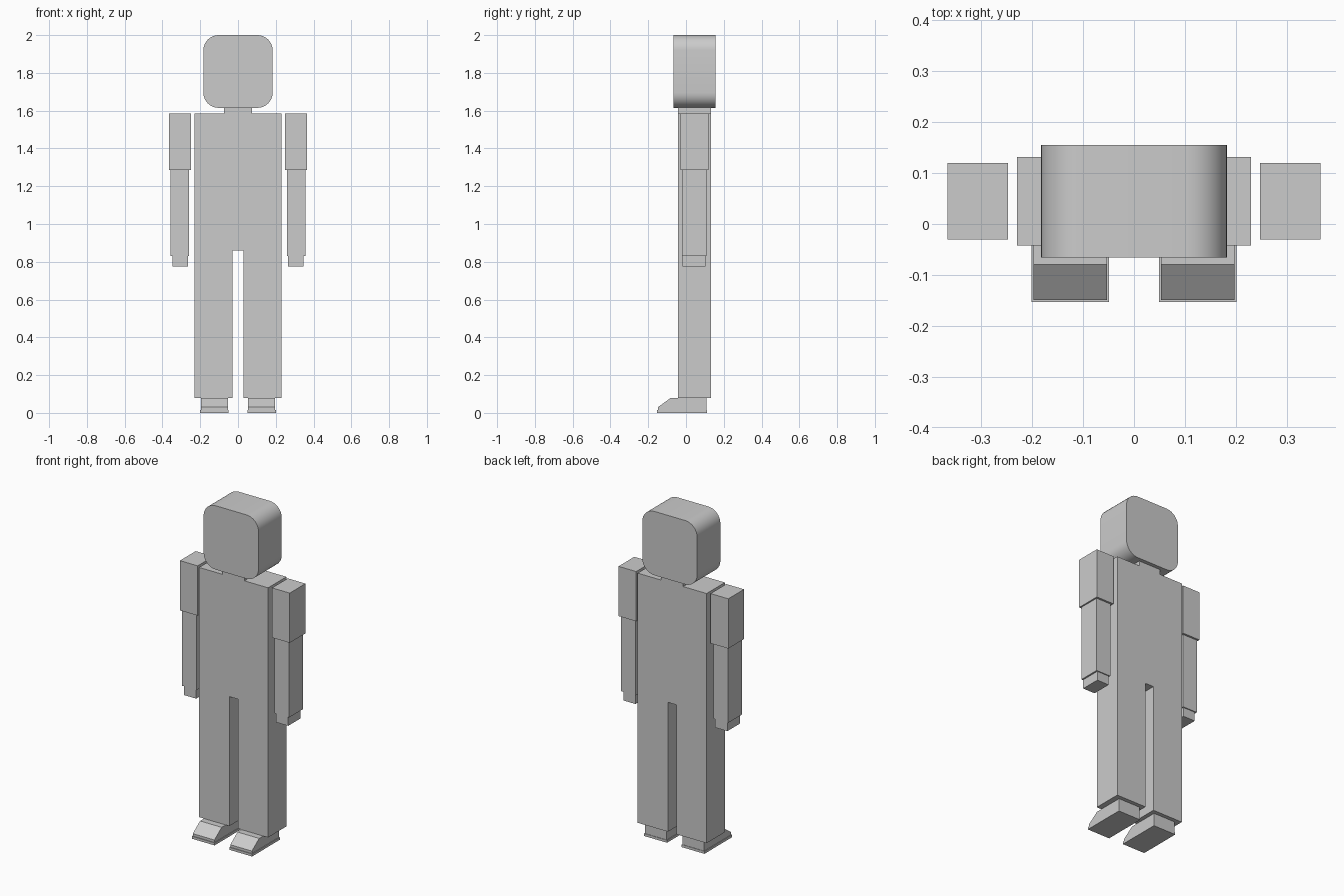
import bpy, bmesh
from math import cos, sin, radians
from mathutils import Vector

cube = bpy.data.objects.get("Cube")
if cube:
    bpy.data.objects.remove(cube, do_unlink=True)

grey = bpy.data.materials.new("plain grey")
grey.use_nodes = True
colour = (0.6, 0.6, 0.6, 1)
grey.diffuse_color = colour
grey.node_tree.nodes["Principled BSDF"].inputs["Base Color"].default_value = colour


def extrude_profile(name, points, axis, start, end):
    """Sweep a closed outline along x or y into a solid."""
    bm = bmesh.new()
    place = (lambda a, b: (start, a, b)) if axis == "x" else (lambda a, b: (a, start, b))
    face = bm.faces.new([bm.verts.new(place(a, b)) for a, b in points])
    swept = bmesh.ops.extrude_face_region(bm, geom=[face], use_keep_orig=True)
    shift = Vector((end - start, 0, 0) if axis == "x" else (0, end - start, 0))
    moved = [v for v in swept["geom"] if isinstance(v, bmesh.types.BMVert)]
    bmesh.ops.translate(bm, vec=shift, verts=moved)
    bmesh.ops.recalc_face_normals(bm, faces=bm.faces)
    mesh = bpy.data.meshes.new(name)
    bm.to_mesh(mesh)
    bm.free()
    mesh.materials.append(grey)
    obj = bpy.data.objects.new(name, mesh)
    bpy.context.collection.objects.link(obj)
    return obj


def box(name, x, y, z):
    outline = [(x[0], z[0]), (x[1], z[0]), (x[1], z[1]), (x[0], z[1])]
    return extrude_profile(name, outline, "y", *y)


def span(side, inner, outer):
    return sorted((side * inner, side * outer))


# Body: neck, torso and both legs share one flat silhouette
half = [(0.028, 0.86), (0.028, 0.08), (0.23, 0.08),
        (0.23, 1.585), (0.073, 1.585), (0.073, 1.64)]
outline = half + [(-x, z) for x, z in reversed(half)]
extrude_profile("body", outline, "y", -0.042, 0.132)

# Head: block with rounded corners seen from the front
half_width, bottom, top, radius, steps = 0.183, 1.615, 2.0, 0.08, 8
corners = [(half_width - radius, top - radius, 0),
           (radius - half_width, top - radius, 90),
           (radius - half_width, bottom + radius, 180),
           (half_width - radius, bottom + radius, 270)]
rounded = []
for cx, cz, turn in corners:
    for i in range(steps + 1):
        a = radians(turn + 90 * i / steps)
        rounded.append((cx + radius * cos(a), cz + radius * sin(a)))
head = extrude_profile("head", rounded, "y", -0.066, 0.155)
bpy.ops.object.select_all(action="DESELECT")
head.select_set(True)
bpy.context.view_layer.objects.active = head
bpy.ops.object.shade_smooth_by_angle(angle=radians(30))

# Arms and feet on both sides
for label, side in (("left", 1), ("right", -1)):
    box(label + "_upper_arm", span(side, 0.248, 0.366), (-0.03, 0.12), (1.285, 1.585))
    box(label + "_forearm", span(side, 0.26, 0.357), (-0.022, 0.108), (0.83, 1.285))
    box(label + "_hand", span(side, 0.266, 0.347), (-0.018, 0.102), (0.775, 0.83))
    shoe = [(-0.149, 0.015), (-0.149, 0.03), (-0.08, 0.08), (0.108, 0.08), (0.108, 0.015)]
    extrude_profile(label + "_shoe", shoe, "x", *span(side, 0.053, 0.197))
    box(label + "_sole", span(side, 0.049, 0.201), (-0.153, 0.111), (0, 0.015))
